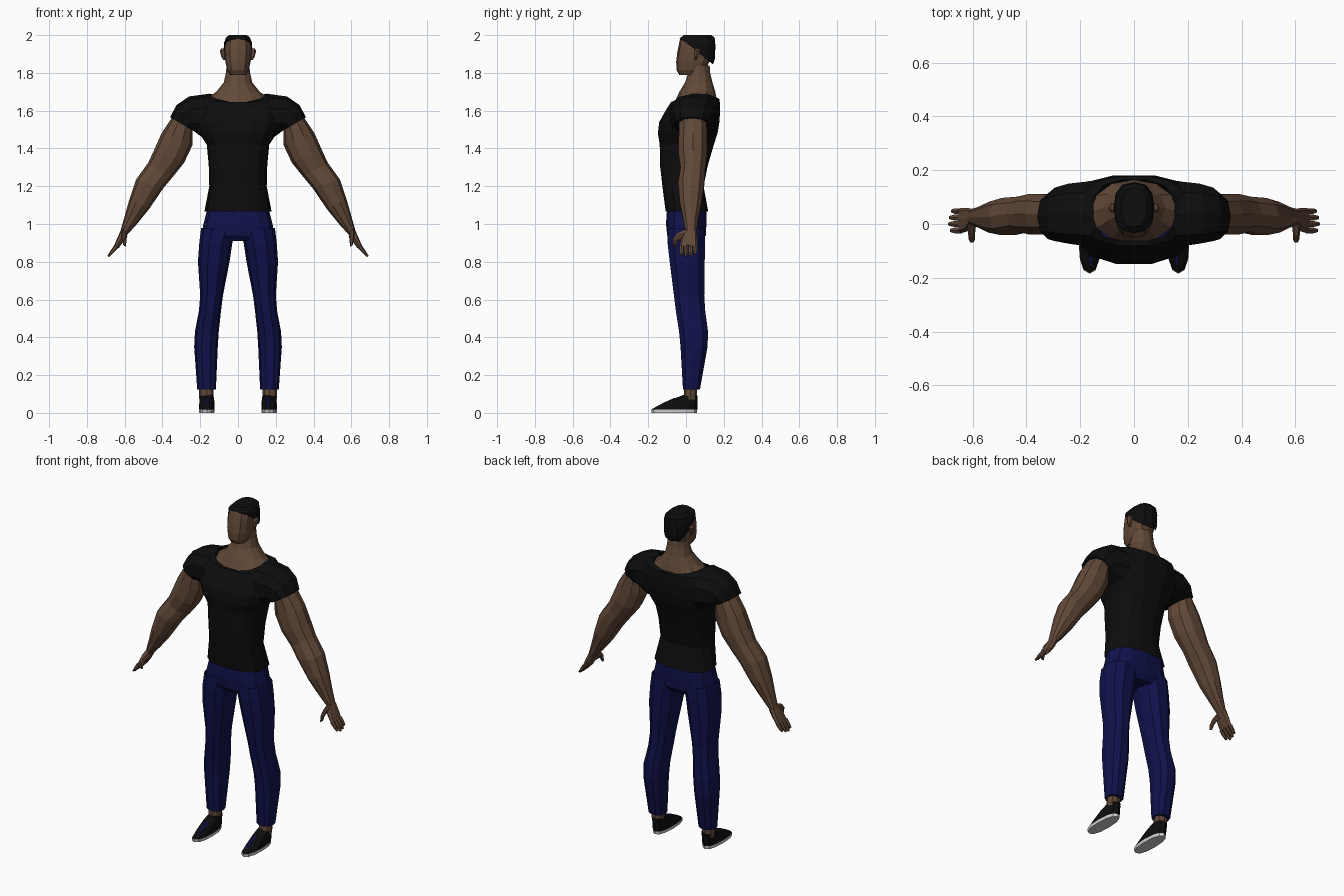
import bpy, bmesh
from math import sin, cos, pi
from mathutils import Vector


def material(name, rgb):
    m = bpy.data.materials.new(name)
    m.diffuse_color = (*rgb, 1)
    return m


SKIN = material("skin", (0.12, 0.066, 0.04))
BLACK = material("black", (0.004, 0.004, 0.004))
BLUE = material("denim", (0.005, 0.006, 0.07))
SOLE = material("sole", (0.6, 0.6, 0.6))


def sec(x0, z0, x1, z1, y0, y1, tilt=0, sag=0):
    """Ring spanning two outline points of the front view and a depth range."""
    c = Vector(((x0 + x1) / 2, (y0 + y1) / 2, (z0 + z1) / 2))
    u = Vector(((x1 - x0) / 2, 0, (z1 - z0) / 2))
    return c, u, Vector((0, (y1 - y0) / 2, tilt)), sag


def level(z, hx, y0, y1, tilt=0, sag=0):
    """Horizontal ring centred on x = 0."""
    return sec(-hx, z, hx, z, y0, y1, tilt, sag)


def loft(name, rings, mat, n=10, power=2.3, caps=(True, True), mirror=False):
    bm = bmesh.new()
    loops = []
    for c, u, v, sag in rings:
        loop = []
        for i in range(n):
            a = 2 * pi * i / n
            k = [(1 if f > 0 else -1) * abs(f) ** (2 / power) for f in (cos(a), sin(a))]
            p = c + u * k[0] + v * k[1] - Vector((0, 0, sag * sin(a) ** 2))
            loop.append(bm.verts.new(p))
        loops.append(loop)
    for a, b in zip(loops, loops[1:]):
        for i in range(n):
            j = (i + 1) % n
            bm.faces.new((a[i], a[j], b[j], b[i]))
    for on, loop in zip(caps, (loops[0], loops[-1])):
        if on:
            bm.faces.new(loop)
    bmesh.ops.recalc_face_normals(bm, faces=bm.faces)
    me = bpy.data.meshes.new(name)
    bm.to_mesh(me)
    bm.free()
    me.materials.append(mat)
    ob = bpy.data.objects.new(name, me)
    bpy.context.collection.objects.link(ob)
    if mirror:
        ob.modifiers.new("mirror", "MIRROR").use_mirror_merge = False
    return ob


OPEN = (False, False)

# Head, neck, hair and ears
loft("head", [level(1.79, 0.042, -0.036, 0.07), level(1.815, 0.057, -0.05, 0.10),
              level(1.86, 0.067, -0.052, 0.125), level(1.91, 0.071, -0.046, 0.14),
              level(1.95, 0.071, -0.038, 0.145), level(1.985, 0.062, -0.03, 0.135)],
     SKIN, 12, 2.7)
loft("neck", [level(1.67, 0.16, -0.07, 0.165, 0.01, 0.035), level(1.70, 0.115, -0.035, 0.155),
              level(1.75, 0.075, -0.005, 0.14), level(1.80, 0.064, 0.012, 0.128),
              level(1.84, 0.06, 0.015, 0.125)], SKIN, 12, 2.1, OPEN)
loft("hair", [level(1.91, 0.072, -0.022, 0.143, -0.065), level(1.925, 0.076, -0.032, 0.152, -0.055),
              level(1.96, 0.074, -0.034, 0.156, -0.02), level(1.985, 0.064, -0.03, 0.152),
              level(2.0, 0.048, -0.012, 0.135)], BLACK, 12, 2.6)
loft("ear", [sec(0.068, 1.868, 0.078, 1.868, 0.045, 0.06), sec(0.066, 1.89, 0.09, 1.89, 0.04, 0.068),
             sec(0.066, 1.915, 0.096, 1.918, 0.04, 0.078), sec(0.07, 1.928, 0.088, 1.93, 0.05, 0.072)],
     SKIN, 6, 2, mirror=True)

# Shirt body with a dipped collar, and sleeves
loft("shirt", [level(1.065, 0.178, -0.11, 0.12), level(1.2, 0.152, -0.127, 0.095),
               level(1.31, 0.155, -0.14, 0.118), level(1.42, 0.165, -0.142, 0.15),
               level(1.48, 0.205, -0.152, 0.17), level(1.54, 0.23, -0.145, 0.18),
               level(1.61, 0.235, -0.105, 0.184), level(1.665, 0.2, -0.082, 0.18, 0.008, 0.012),
               level(1.69, 0.155, -0.066, 0.165, 0.01, 0.035)], BLACK, 14, 2.6, OPEN)
loft("sleeve", [sec(0.17, 1.45, 0.15, 1.69, -0.09, 0.165), sec(0.205, 1.47, 0.26, 1.675, -0.078, 0.155),
                sec(0.225, 1.485, 0.325, 1.63, -0.068, 0.14), sec(0.23, 1.49, 0.36, 1.565, -0.06, 0.118)],
     BLACK, 10, 2.4, (False, True), True)

# Arm: biceps, elbow, forearm, wrist
loft("arm", [sec(0.24, 1.50, 0.345, 1.57, -0.04, 0.112), sec(0.24, 1.42, 0.405, 1.48, -0.042, 0.115),
             sec(0.285, 1.325, 0.445, 1.39, -0.042, 0.115), sec(0.345, 1.25, 0.475, 1.325, -0.032, 0.105),
             sec(0.395, 1.19, 0.54, 1.235, -0.045, 0.10), sec(0.47, 1.08, 0.575, 1.13, -0.035, 0.085),
             sec(0.535, 1.0, 0.602, 1.035, -0.015, 0.065), sec(0.585, 0.945, 0.622, 0.965, -0.004, 0.056)],
     SKIN, 10, 2.2, OPEN, True)

# Hand: palm, four fingers, thumb
loft("palm", [sec(0.583, 0.948, 0.62, 0.968, -0.004, 0.056), sec(0.605, 0.91, 0.637, 0.93, -0.028, 0.06),
              sec(0.632, 0.872, 0.655, 0.888, -0.034, 0.06)], SKIN, 8, 2.8, mirror=True)
for i, length in enumerate((0.85, 1.0, 0.93, 0.75)):
    y = -0.024 + 0.024 * i
    dx, dz = 0.044 * length, -0.048 * length
    loft(f"finger_{i + 1}",
         [sec(0.634, 0.874, 0.655, 0.889, y - 0.012, y + 0.012),
          sec(0.636 + dx / 2, 0.872 + dz / 2, 0.652 + dx / 2, 0.884 + dz / 2, y - 0.012, y + 0.012),
          sec(0.638 + dx, 0.872 + dz, 0.648 + dx, 0.879 + dz, y - 0.007, y + 0.007)],
         SKIN, 6, 2.2, mirror=True)
loft("thumb", [(Vector((0.602, 0.01, 0.945)), Vector((0.016, 0, 0.012)), Vector((0, 0.012, -0.025)), 0),
               (Vector((0.604, -0.035, 0.935)), Vector((0.013, 0, 0.009)), Vector((0, 0.01, -0.018)), 0),
               (Vector((0.603, -0.057, 0.915)), Vector((0.012, 0, 0.006)), Vector((0, 0.013, -0.006)), 0),
               (Vector((0.600, -0.062, 0.885)), Vector((0.007, 0, 0.003)), Vector((0, 0.008, -0.002)), 0)],
     SKIN, 6, 2, mirror=True)

# Trousers: hips and legs
loft("hips", [level(1.09, 0.16, -0.10, 0.108), level(1.0, 0.183, -0.106, 0.108),
              level(0.94, 0.192, -0.1, 0.105), level(0.91, 0.15, -0.075, 0.085)],
     BLUE, 12, 2.7, (False, True))
loft("trouser_leg", [sec(0.01, 0.96, 0.195, 0.98, -0.1, 0.105), sec(0.03, 0.90, 0.205, 0.90, -0.102, 0.105),
                     sec(0.045, 0.80, 0.212, 0.80, -0.09, 0.103), sec(0.08, 0.62, 0.2, 0.62, -0.067, 0.1),
                     sec(0.09, 0.54, 0.207, 0.54, -0.057, 0.105), sec(0.102, 0.43, 0.228, 0.43, -0.04, 0.12),
                     sec(0.107, 0.35, 0.232, 0.35, -0.032, 0.117), sec(0.117, 0.125, 0.216, 0.125, -0.018, 0.076)],
     BLUE, 10, 2.4, (False, True), True)

# Ankle and shoe with pale sole and blue tongue
loft("ankle", [sec(0.13, 0.07, 0.205, 0.07, -0.01, 0.055), sec(0.128, 0.14, 0.207, 0.14, -0.01, 0.06)],
     SKIN, 8, 2.2, OPEN, True)
loft("shoe_sole", [sec(0.126, 0, 0.205, 0, -0.183, 0.058), sec(0.124, 0.018, 0.206, 0.018, -0.185, 0.06)],
     SOLE, 12, 2.4, mirror=True)
loft("shoe", [sec(0.125, 0.017, 0.205, 0.017, -0.184, 0.06), sec(0.124, 0.035, 0.206, 0.035, -0.155, 0.062),
              sec(0.126, 0.07, 0.204, 0.07, -0.08, 0.062), sec(0.13, 0.095, 0.202, 0.088, -0.022, 0.062)],
     BLACK, 12, 2.4, (False, True), True)
loft("shoe_tongue", [sec(0.152, 0.035, 0.166, 0.035, -0.156, -0.13), sec(0.148, 0.06, 0.172, 0.06, -0.107, -0.08),
                     sec(0.146, 0.078, 0.176, 0.078, -0.066, -0.04)], BLUE, 6, 2.6, mirror=True)
